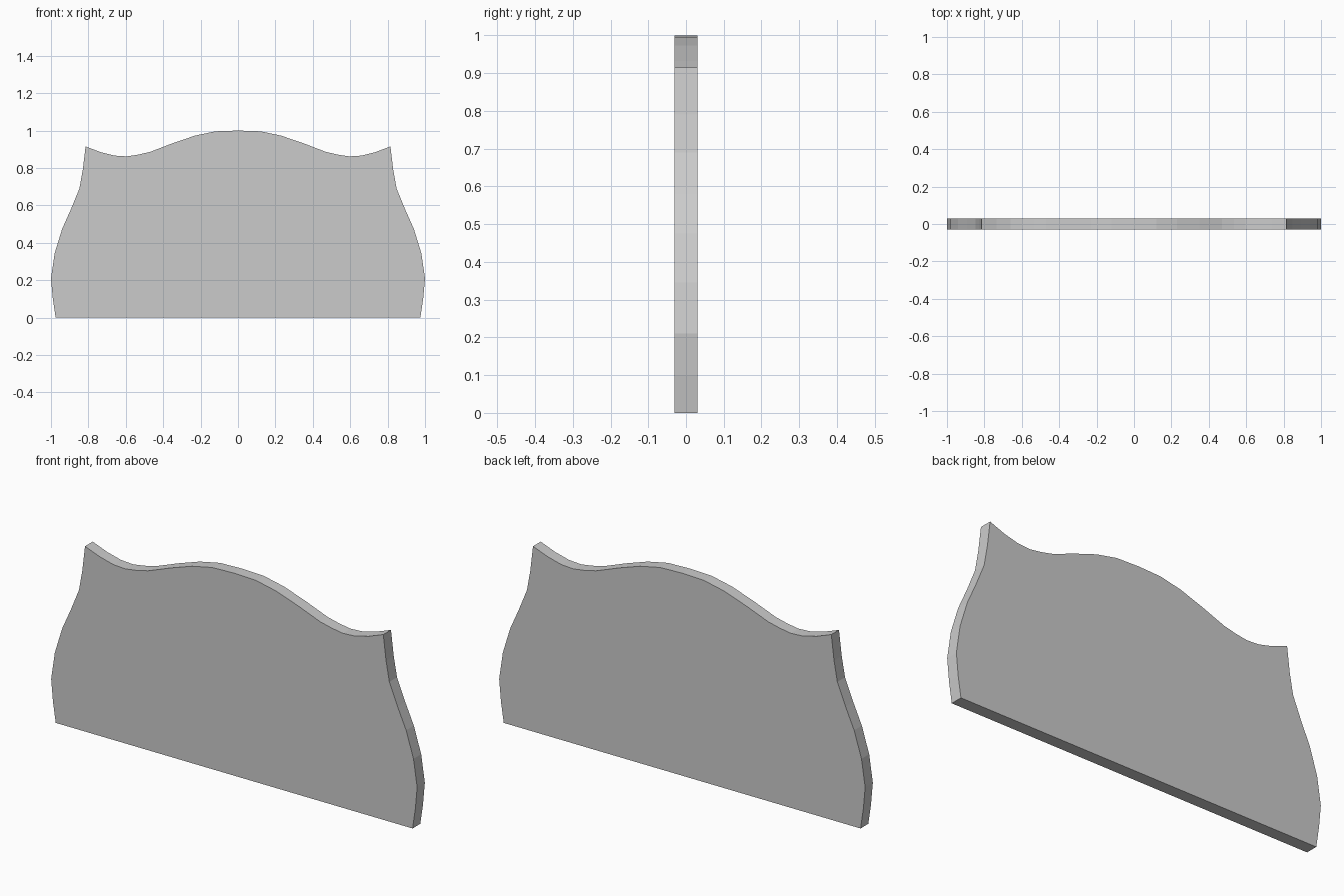
import bpy, bmesh
from mathutils import Vector

if "Cube" in bpy.data.objects:
    bpy.data.objects.remove(bpy.data.objects["Cube"])

THICKNESS = 0.06

# Right half of the outline (x, z): bottom corner, up the side, along the crest
half = [(0.975, 0), (0.99, 0.1), (1.0, 0.21), (0.98, 0.345), (0.94, 0.475),
        (0.893, 0.58), (0.848, 0.69), (0.83, 0.79), (0.815, 0.915),
        (0.735, 0.885), (0.66, 0.866), (0.595, 0.862), (0.535, 0.871),
        (0.47, 0.886), (0.35, 0.932), (0.23, 0.973), (0.12, 0.996)]
outline = half + [(0, 1.0)] + [(-x, z) for x, z in reversed(half)]

# Flat panel extruded through its thickness
bm = bmesh.new()
face = bm.faces.new([bm.verts.new((x, -THICKNESS / 2, z)) for x, z in outline])
result = bmesh.ops.extrude_face_region(bm, geom=[face], use_keep_orig=True)
new_verts = [g for g in result["geom"] if isinstance(g, bmesh.types.BMVert)]
bmesh.ops.translate(bm, verts=new_verts, vec=Vector((0, THICKNESS, 0)))
bmesh.ops.recalc_face_normals(bm, faces=bm.faces)

mesh = bpy.data.meshes.new("headboard_panel")
bm.to_mesh(mesh)
bm.free()
panel = bpy.data.objects.new("headboard_panel", mesh)
bpy.context.collection.objects.link(panel)
